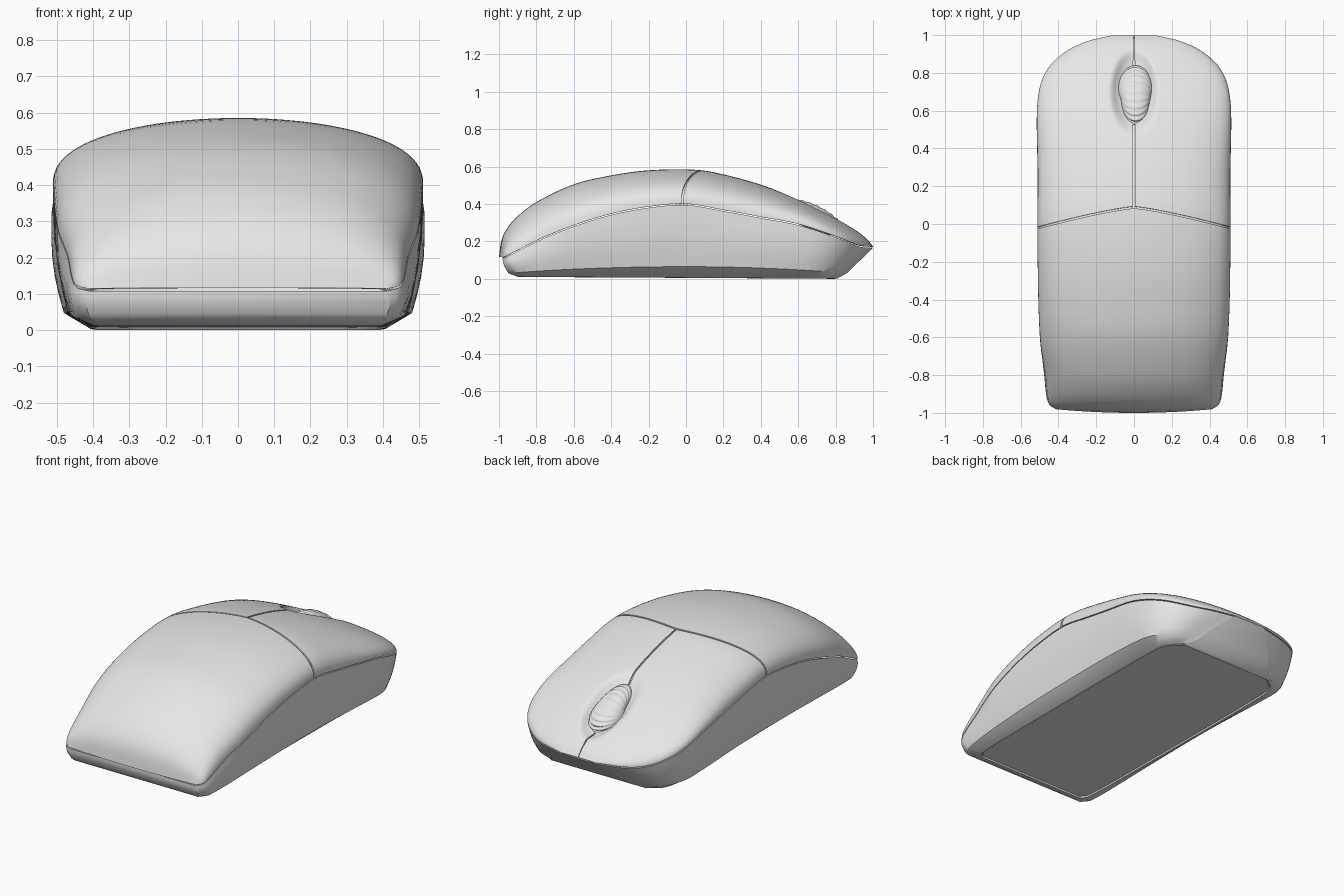
import bpy, bmesh, math

if "Cube" in bpy.data.objects:
    bpy.data.objects.remove(bpy.data.objects["Cube"])

mat = bpy.data.materials.new("light_grey_plastic")
mat.diffuse_color = (0.8, 0.8, 0.8, 1)
mat.use_nodes = True
mat.node_tree.nodes["Principled BSDF"].inputs["Base Color"].default_value = mat.diffuse_color

# Profiles along the length (y, value): half width, side seam height, ridge height
WIDTH = [(-1, .41), (-.985, .44), (-.95, .455), (-.8, .47), (-.6, .498), (-.2, .51),
         (.3, .51), (.55, .515), (.68, .507), (.77, .484), (.85, .435), (.92, .35),
         (.97, .24), (1, .11)]
SEAM = [(-1, .108), (-.8, .20), (-.6, .28), (-.4, .342), (-.2, .38), (0, .395),
        (.2, .362), (.4, .325), (.6, .287), (.8, .222), (.93, .172), (1, .165)]
RIDGE = [(-1, .117), (-.99, .195), (-.96, .265), (-.9, .335), (-.8, .41), (-.6, .505),
         (-.4, .553), (-.2, .58), (.05, .583), (.2, .558), (.4, .503), (.6, .425),
         (.8, .325), (.9, .265), (.97, .21), (1, .173)]
# Half widths of the panel bottom edge and of the flat underside
LOWER = [(-1, .405), (-.95, .445), (-.6, .468), (0, .476), (.7, .48), (.85, .452),
         (.95, .375), (1, .25)]
BASE = [(-1, .37), (-.95, .395), (-.5, .405), (.8, .405), (.93, .38), (1, .31)]


def curve(table, y):
    """Smooth Hermite interpolation through a table."""
    n = len(table)
    y = min(max(y, table[0][0]), table[-1][0])
    i = max(k for k in range(n - 1) if table[k][0] <= y)

    def slope(k):
        a, b = table[max(k - 1, 0)], table[min(k + 1, n - 1)]
        return (b[1] - a[1]) / (b[0] - a[0])
    (y0, v0), (y1, v1) = table[i], table[i + 1]
    h = y1 - y0
    t = (y - y0) / h
    return ((2 * t**3 - 3 * t**2 + 1) * v0 + (t**3 - 2 * t**2 + t) * h * slope(i)
            + (3 * t**2 - 2 * t**3) * v1 + (t**3 - t**2) * h * slope(i + 1))


def bow(x, y):
    """Slight outward curve of the front edge seen from above."""
    return y + .022 * (x / .44) ** 2 * min(max((-.75 - y) / .25, 0), 1)


def cover_point(a, y):
    """Point on the domed top; a runs -1..1 from left seam to right seam."""
    w, s, t = curve(WIDTH, y), curve(SEAM, y) + .006, curve(RIDGE, y)
    x = w * math.sin(a * math.pi / 2)
    z = s + max(t - s, .002) * max(math.cos(a * math.pi / 2), 0) ** .84
    q = 1 - (x / .13) ** 2 - ((y - .70) / .235) ** 2     # hollow round the wheel
    q = min(max(q * 1.25, 0), 1)
    return (x, bow(x, y), z - .05 * q * q * (3 - 2 * q))


def cross_seam(a):
    return .088 - .108 * abs(math.sin(a * math.pi / 2)) ** 1.25


def finish(name, verts, faces, thickness=0, fix=False, angle=35):
    me = bpy.data.meshes.new(name)
    me.from_pydata(verts, [], faces)
    if fix:
        bm = bmesh.new()
        bm.from_mesh(me)
        bmesh.ops.recalc_face_normals(bm, faces=bm.faces)
        bm.to_mesh(me)
        bm.free()
    me.materials.append(mat)
    ob = bpy.data.objects.new(name, me)
    bpy.context.collection.objects.link(ob)
    bpy.ops.object.select_all(action='DESELECT')
    ob.select_set(True)
    bpy.context.view_layer.objects.active = ob
    if thickness:
        m = ob.modifiers.new("shell", 'SOLIDIFY')
        m.thickness, m.offset = thickness, -1
        bpy.ops.object.modifier_apply(modifier=m.name)
    bpy.ops.object.shade_smooth_by_angle(angle=math.radians(angle))
    return ob


def grid(name, rows, **kw):
    n = len(rows[0])
    verts = [p for r in rows for p in r]
    faces = [(i * n + j, i * n + j + 1, (i + 1) * n + j + 1, (i + 1) * n + j)
             for i in range(len(rows) - 1) for j in range(n - 1)]
    return finish(name, verts, faces, **kw)


def spread(a0, a1, n):
    return [a0 + (a1 - a0) * i / n for i in range(n + 1)]


# Palm cover, up to the bowed cross seam
cols = spread(-1, 1, 48)
grid("palm_cover",
     [[cover_point(a, -1 + (cross_seam(a) - .005 + 1) * (1 - math.cos(v * math.pi / 2)))
       for a in cols] for v in spread(0, 1, 40)], thickness=.008)

# Two buttons, split along the centre line
for name, side in (("right_button", 1), ("left_button", -1)):
    cols = [side * (.006 + .994 * k ** 1.3) for k in spread(0, 1, 44)]
    if side < 0:
        cols.reverse()
    rows = []
    for v in spread(0, 1, 70):
        g = math.sin(v * math.pi / 2)
        rows.append([cover_point(a, cross_seam(a) + .005 + (1 - cross_seam(a) - .005) * g)
                     for a in cols])
    grid(name, rows, thickness=.008)


# Narrow strips that back the two seams
def sunk(a, y):
    x, y, z = cover_point(a, y)
    return (x * .985, y, z - .013)


grid("cross_seam_backing", [[sunk(a, cross_seam(a) + d) for a in spread(-1, 1, 48)]
                            for d in (-.03, 0, .03)])
grid("centre_seam_backing", [[sunk(a, y) for a in (-.04, 0, .04)] for y in spread(.06, .985, 60)])


def hull(name, section, n=72):
    """Loft mirrored half sections along the length and close both ends."""
    verts, faces = [], []
    for v in spread(0, 1, n):
        half = [(x, bow(x, y), z) for x, y, z in section(-math.cos(v * math.pi))]
        verts += [(-x, y, z) for x, y, z in half] + [(x, y, z) for x, y, z in reversed(half)]
    m = len(half) * 2
    for i in range(n):
        for j in range(m - 1):
            k = i * m + j
            faces.append((k, k + 1, k + m + 1, k + m))
    for base in (0, n * m):
        for j in range(m // 2 - 1):
            faces.append((base + j, base + j + 1, base + m - 2 - j, base + m - 1 - j))
    return finish(name, verts, faces, fix=True)


def fit(y, front, back):
    return y * (front if y < 0 else back)


def lower_section(y):
    w, s, wl, wb = (curve(t, y) for t in (WIDTH, SEAM, LOWER, BASE))
    zb = .03 + .035 * (1 - y * y)
    lift = .005 * (1 - y)
    pts = [(w * .96, y * .975, s), (w, y, s)]                      # ledge under the cover
    for f in (.2, .4, .6, .8, 1):                                  # side panel
        pts.append((w + (wl - w) * f + .011 * math.sin(f * math.pi),
                    fit(y, 1 - .035 * f * f, 1 - .14 * f), s + (zb - s) * f))
    pts.append((wb, fit(y, .915, .81), .002 + lift))               # chamfer
    pts.append((wb - .014, fit(y, .90, .795), lift))               # rim
    pts.append((wb - .018, fit(y, .895, .79), .008 + lift))        # recessed underside
    return pts


# Lower body: side panels, chamfer and underside in one piece
hull("lower_body", lower_section)

# Ribbed scroll wheel, a flattened barrel tilted to follow the slope
verts, faces = [], []
N, M = 144, 20
for i in range(N):
    p = 2 * math.pi * i / N
    for j in range(M + 1):
        b = -math.pi / 2 + math.pi * j / M
        r = max(math.cos(b), .02) ** .8
        rib = 1 + .03 * math.cos(p * 24) * math.cos(b)
        wide = .085 * (1 + .12 * math.cos(p))
        verts.append((wide * math.sin(b), .175 * r * rib * math.cos(p),
                      .066 * r * rib * math.sin(p)))
for i in range(N):
    for j in range(M):
        a, b = i * (M + 1) + j, ((i + 1) % N) * (M + 1) + j
        faces.append((a, a + 1, b + 1, b))
wheel = finish("scroll_wheel", verts, faces, fix=True, angle=50)
wheel.location = (.008, .675, .33)
wheel.rotation_euler = (-math.radians(25), 0, 0)
